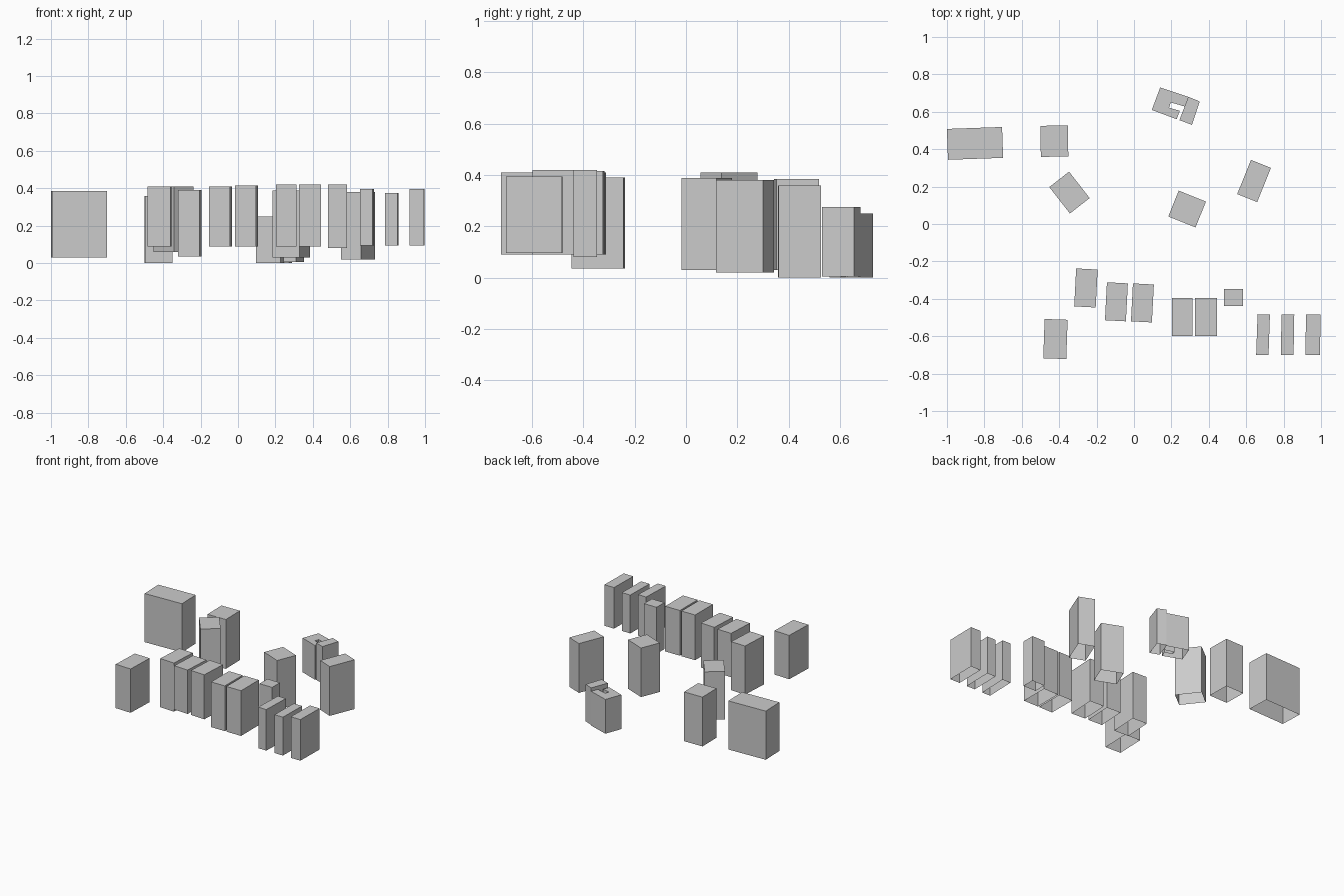
import bpy
import bmesh
import math
from mathutils import Matrix, Vector

cube = bpy.data.objects.get("Cube")
if cube:
    bpy.data.objects.remove(cube, do_unlink=True)

# One plain colour for every block
grey = bpy.data.materials.new("plain_grey")
grey.use_nodes = True
COLOUR = (0.6, 0.6, 0.6, 1)
grey.diffuse_color = COLOUR
grey.node_tree.nodes["Principled BSDF"].inputs["Base Color"].default_value = COLOUR


def extrude_plan(name, plan, bottom, top):
    """Raise a counter-clockwise plan into walls and a flat roof, open below."""
    mesh = bpy.data.meshes.new(name)
    bm = bmesh.new()
    low = [bm.verts.new((p[0], p[1], bottom)) for p in plan]
    high = [bm.verts.new((p[0], p[1], top)) for p in plan]
    for i in range(len(plan)):
        j = (i + 1) % len(plan)
        bm.faces.new((low[i], low[j], high[j], high[i]))
    bm.faces.new(high)
    bm.normal_update()
    bm.to_mesh(mesh)
    bm.free()
    mesh.materials.append(grey)
    obj = bpy.data.objects.new(name, mesh)
    bpy.context.scene.collection.objects.link(obj)
    return obj


def block(name, centre, size, height, turn=0):
    """Rectangular building, turned about its own centre."""
    rotation = Matrix.Rotation(math.radians(turn), 2)
    corners = ((-1, -1), (1, -1), (1, 1), (-1, 1))
    plan = [Vector(centre) + rotation @ Vector((sx * size[0] / 2, sy * size[1] / 2))
            for sx, sy in corners]
    return extrude_plan(name, plan, *height)


# Free-standing buildings at the back
block("wide_back_building", centre=(-0.85, 0.431), size=(0.295, 0.165), height=(0.03, 0.385), turn=2)
block("square_back_building", centre=(-0.426, 0.443), size=(0.147, 0.166), height=(0, 0.36), turn=1)
block("turned_building", centre=(-0.345, 0.168), size=(0.134, 0.179), height=(0.06, 0.41), turn=38)
block("central_building", centre=(0.284, 0.08), size=(0.157, 0.149), height=(0.03, 0.388), turn=-22)
block("side_building", centre=(0.642, 0.23), size=(0.115, 0.197), height=(0.02, 0.38), turn=-22)

# Courtyard building with its taller wing
extrude_plan("courtyard_building",
             [(0.14, 0.73), (0.095, 0.61), (0.228, 0.56), (0.245, 0.605),
              (0.187, 0.622), (0.197, 0.65), (0.272, 0.628), (0.29, 0.68)], 0, 0.25)
extrude_plan("courtyard_wing",
             [(0.29, 0.68), (0.243, 0.555), (0.31, 0.53), (0.352, 0.655)], 0.005, 0.275)

# Terrace along the front
block("front_corner_house", centre=(-0.42, -0.615), size=(0.123, 0.21), height=(0.09, 0.41), turn=-2)
block("first_terrace_house", centre=(-0.257, -0.342), size=(0.115, 0.203), height=(0.035, 0.39), turn=-3)
block("second_terrace_house", centre=(-0.094, -0.416), size=(0.112, 0.203), height=(0.09, 0.41), turn=-3)
block("third_terrace_house", centre=(0.045, -0.422), size=(0.112, 0.203), height=(0.09, 0.415), turn=-3)
block("left_twin_house", centre=(0.385, -0.497), size=(0.118, 0.205), height=(0.09, 0.42))
block("right_twin_house", centre=(0.258, -0.497), size=(0.11, 0.205), height=(0.09, 0.42))
block("small_house", centre=(0.532, -0.393), size=(0.102, 0.091), height=(0.08, 0.42))

# Narrow houses at the left end of the front
for name, x, width, top, turn in (("inner_narrow_house", 0.69, 0.066, 0.395, -2),
                                  ("middle_narrow_house", 0.821, 0.068, 0.375, -1),
                                  ("outer_narrow_house", 0.957, 0.078, 0.395, -1)):
    block(name, centre=(x, -0.592), size=(width, 0.217), height=(0.095, top), turn=turn)
